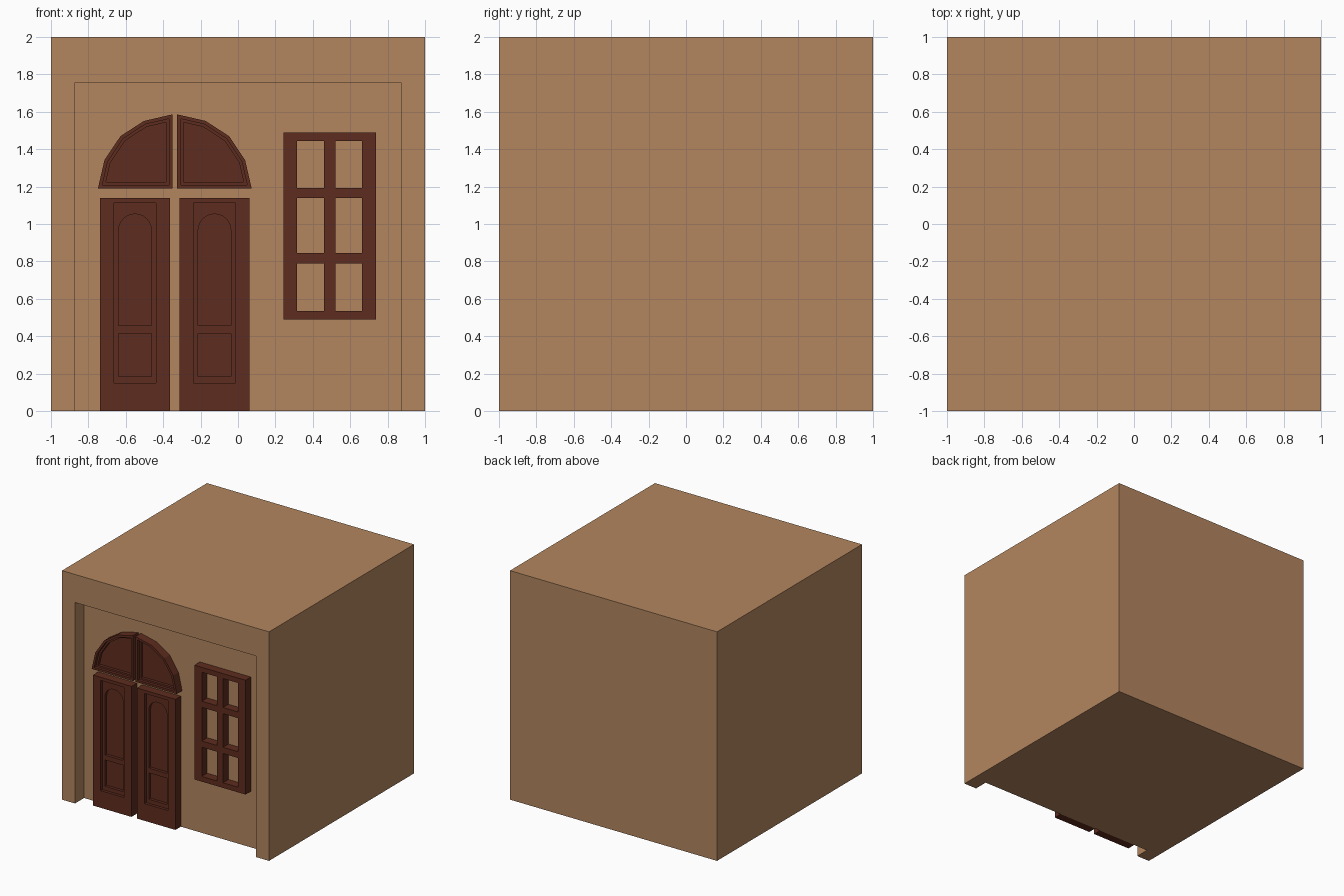
import bpy, bmesh, math

if "Cube" in bpy.data.objects:
    bpy.data.objects.remove(bpy.data.objects["Cube"])

FRONT, WALL, FACE = -1.0, -0.875, -0.95   # facade, recessed wall, joinery front
MID = -0.338                              # centre line of the double door


def material(name, rgb):
    m = bpy.data.materials.new(name)
    m.diffuse_color = (*rgb, 1)
    m.use_nodes = True
    m.node_tree.nodes["Principled BSDF"].inputs["Base Color"].default_value = m.diffuse_color
    return m


plaster = material("plaster", (0.45, 0.24, 0.115))
wood = material("dark_wood", (0.112, 0.025, 0.013))


def rect(x0, x1, z0, z1):
    return [(x0, z0), (x1, z0), (x1, z1), (x0, z1)]


def prism(name, profile, y0, y1, mat, steps=()):
    """Extrude an x-z profile from y0 to y1; steps are (inset, depth) on the front."""
    bm = bmesh.new()
    front = bm.faces.new([bm.verts.new((x, y0, z)) for x, z in profile])
    back = bmesh.ops.extrude_face_region(bm, geom=[front], use_keep_orig=True)["geom"]
    for v in back:
        if isinstance(v, bmesh.types.BMVert):
            v.co.y = y1
    bmesh.ops.recalc_face_normals(bm, faces=bm.faces)
    for inset, depth in steps:
        bmesh.ops.inset_region(bm, faces=[front], thickness=inset, use_even_offset=True)
        bmesh.ops.inset_region(bm, faces=[front], thickness=0, depth=-depth)
    me = bpy.data.meshes.new(name)
    bm.to_mesh(me)
    bm.free()
    me.materials.append(mat)
    ob = bpy.data.objects.new(name, me)
    bpy.context.collection.objects.link(ob)
    return ob


def cut(ob, profile, y0, y1):
    """Carve a prism out of an object."""
    tool = prism("cutter", profile, y0, y1, ob.data.materials[0])
    tool.hide_render = True
    mod = ob.modifiers.new("cut", 'BOOLEAN')
    mod.operation, mod.solver, mod.object = 'DIFFERENCE', 'EXACT', tool
    bpy.context.view_layer.objects.active = ob
    bpy.ops.object.modifier_apply(modifier=mod.name)
    bpy.data.objects.remove(tool)


# Building block with the recessed entrance wall
house = prism("building_block", rect(-1, 1, 0, 2), FRONT, 1, plaster)
cut(house, rect(-0.875, 0.875, -0.2, 1.755), -1.2, WALL)

for side, label in ((-1, "left"), (1, "right")):
    # Door leaf: shallow field, then a deeper arched panel and a lower panel
    c = MID + side * 0.2125
    door = prism(label + "_door", rect(c - 0.186, c + 0.186, 0, 1.14), FACE, WALL, wood)
    cut(door, rect(c - 0.112, c + 0.112, 0.15, 1.112), -1.1, FACE + 0.025)
    r = 0.0875
    arch = [(c + r * math.cos(math.pi * i / 12), 0.966 + r * math.sin(math.pi * i / 12))
            for i in range(13)]
    cut(door, [(c - r, 0.457), (c + r, 0.457)] + arch, -1.1, FACE + 0.05)
    cut(door, rect(c - r, c + r, 0.185, 0.415), -1.1, FACE + 0.05)

    # Quarter fanlight above the leaf, with stepped panel
    fan = [(0.013, 0), (0.411, 0), (0.376, 0.152), (0.29, 0.28), (0.165, 0.361), (0.013, 0.396)]
    prism(label + "_fanlight", [(MID + side * x, 1.19 + z) for x, z in fan],
          FACE, WALL, wood, steps=((0.019, 0.025), (0.015, 0.025)))

# Six-pane window frame
window = prism("window_frame", rect(0.244, 0.738, 0.49, 1.488), FACE, WALL, wood)
for x0, x1 in ((0.315, 0.46), (0.52, 0.664)):
    for z0, z1 in ((0.535, 0.79), (0.845, 1.138), (1.192, 1.445)):
        cut(window, rect(x0, x1, z0, z1), -1.1, -0.8)
